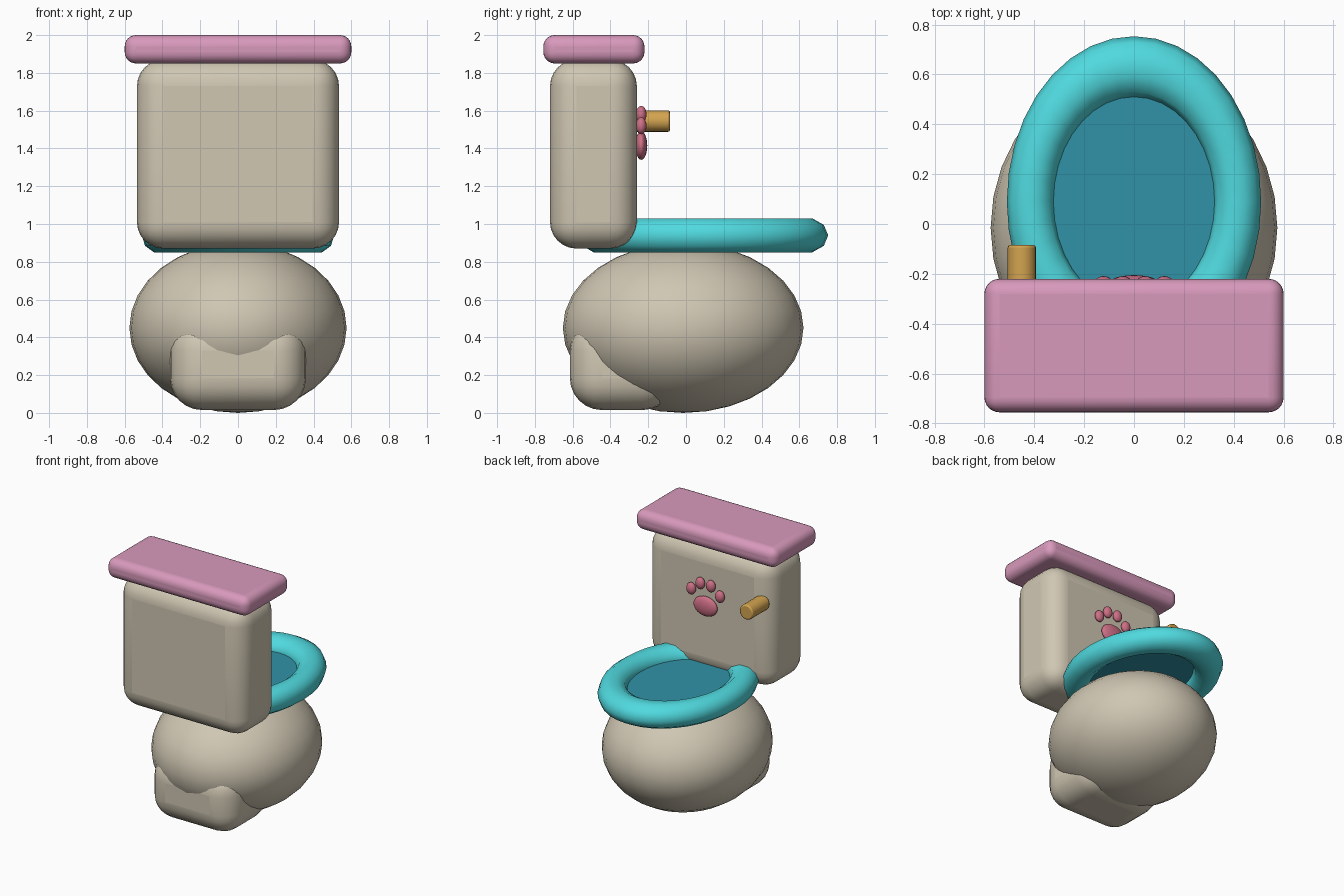
import bpy
import math

if "Cube" in bpy.data.objects:
    bpy.data.objects.remove(bpy.data.objects["Cube"], do_unlink=True)


def material(name, rgb):
    m = bpy.data.materials.new(name)
    m.use_nodes = True
    m.diffuse_color = (*rgb, 1)
    node = next(n for n in m.node_tree.nodes if n.type == 'BSDF_PRINCIPLED')
    node.inputs["Base Color"].default_value = (*rgb, 1)
    return m


CREAM = material("cream ceramic", (0.63, 0.57, 0.45))
PINK = material("pink lid", (0.69, 0.32, 0.50))
TEAL = material("turquoise seat", (0.08, 0.70, 0.74))
WATER = material("deep teal water", (0.03, 0.29, 0.39))
GOLD = material("gold handle", (0.65, 0.37, 0.08))
ROSE = material("rose paw", (0.62, 0.16, 0.24))


def finish(name, mat, size=None, angle=60):
    """Name, scale, colour and smooth the active object."""
    ob = bpy.context.object
    ob.name = name
    if size:
        ob.scale = size
    bpy.ops.object.transform_apply(location=False, rotation=True, scale=True)
    ob.data.materials.append(mat)
    bpy.ops.object.shade_smooth_by_angle(angle=math.radians(angle))
    return ob


def bevel(ob, width, segments):
    mod = ob.modifiers.new("rounding", 'BEVEL')
    mod.width, mod.segments = width, segments
    bpy.context.view_layer.objects.active = ob
    bpy.ops.object.modifier_apply(modifier=mod.name)
    bpy.ops.object.shade_smooth_by_angle(angle=math.radians(60))


def rounded_box(name, mat, low, high, radius, segments=6):
    centre = [(a + b) / 2 for a, b in zip(low, high)]
    bpy.ops.mesh.primitive_cube_add(size=1, location=centre)
    bevel(finish(name, mat, [b - a for a, b in zip(low, high)]), radius, segments)


def ellipsoid(name, mat, centre, radii, segments=32, rings=16):
    bpy.ops.mesh.primitive_uv_sphere_add(segments=segments, ring_count=rings, location=centre)
    finish(name, mat, radii)


# Bowl and its foot
ellipsoid("bowl", CREAM, (0, -0.015, 0.45), (0.575, 0.637, 0.45))
rounded_box("foot", CREAM, (-0.36, -0.615, 0.015), (0.36, -0.06, 0.5), 0.17)

# Tank and lid
rounded_box("tank", CREAM, (-0.535, -0.72, 0.87), (0.535, -0.26, 1.87), 0.14)
rounded_box("tank_lid", PINK, (-0.6, -0.755, 1.85), (0.6, -0.22, 2.0), 0.06)

# Oval seat ring with the water inside
bpy.ops.mesh.primitive_torus_add(major_radius=0.415, minor_radius=0.095, major_segments=36,
                                 minor_segments=10, location=(0, 0.09, 0.94))
finish("seat", TEAL, (1, 1.3, 1))
bpy.ops.mesh.primitive_cylinder_add(vertices=36, radius=0.335, depth=0.02, location=(0, 0.09, 0.94))
finish("water", WATER, (1, 1.3, 1), 30)

# Flush handle
bpy.ops.mesh.primitive_cylinder_add(vertices=20, radius=0.057, depth=0.21,
                                    location=(-0.45, -0.19, 1.545), rotation=(math.pi / 2, 0, 0))
bevel(finish("flush_handle", GOLD, angle=30), 0.01, 2)

# Paw emblem
ellipsoid("paw_pad", ROSE, (0, -0.237, 1.415), (0.1, 0.032, 0.075), 24, 12)
for side, word in ((1, "left"), (-1, "right")):
    ellipsoid(f"inner_toe_{word}", ROSE, (side * 0.045, -0.237, 1.58), (0.037, 0.028, 0.045), 16, 10)
    ellipsoid(f"outer_toe_{word}", ROSE, (side * 0.122, -0.237, 1.52), (0.037, 0.028, 0.045), 16, 10)
